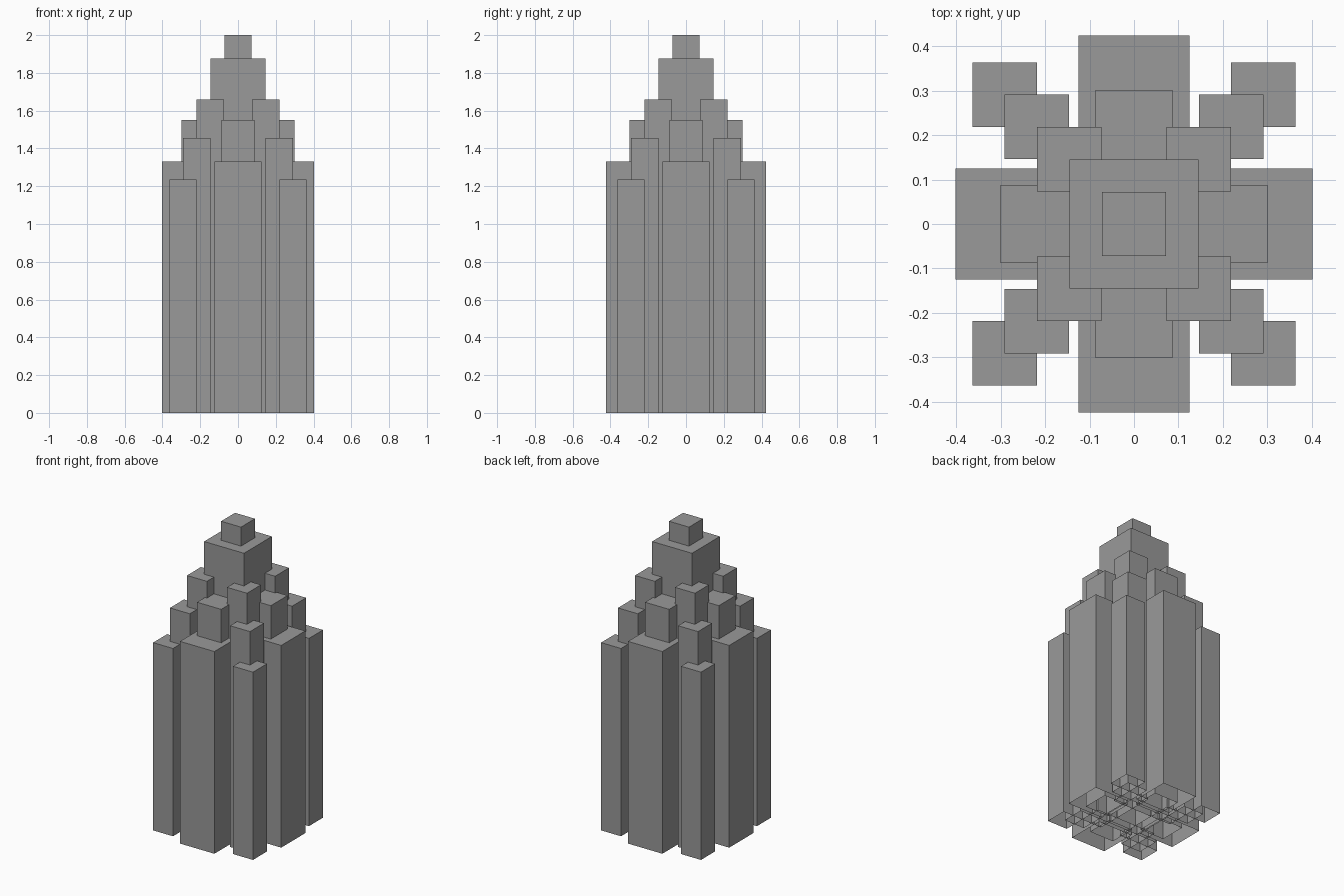
import bpy
import bmesh
from mathutils import Matrix

cube = bpy.data.objects.get("Cube")
if cube:
    bpy.data.objects.remove(cube, do_unlink=True)

# Single stone grey
stone = bpy.data.materials.new("stone_grey")
stone.use_nodes = True
grey = (0.32, 0.32, 0.32, 1)
stone.diffuse_color = grey
stone.node_tree.nodes["Principled BSDF"].inputs["Base Color"].default_value = grey


def column(name, x, y, width, height):
    """Square column standing on the ground, open underneath."""
    bm = bmesh.new()
    bmesh.ops.create_cube(bm, size=1, matrix=Matrix.Translation((x, y, height / 2))
                          @ Matrix.Diagonal((width, width, height, 1)))
    bm.normal_update()
    base = [f for f in bm.faces if f.normal.z < -0.5]
    bmesh.ops.delete(bm, geom=base, context='FACES_ONLY')
    mesh = bpy.data.meshes.new(name)
    bm.to_mesh(mesh)
    bm.free()
    mesh.materials.append(stone)
    bpy.context.collection.objects.link(bpy.data.objects.new(name, mesh))


# Central tower and spire
column("spire", 0, 0, 0.145, 2.0)
column("main_tower", 0, 0, 0.29, 1.875)

# Diagonal columns stepping down towards the corners
SIDES = ((-1, "right"), (1, "left"))
DEPTHS = ((-1, "front"), (1, "back"))
for part, centre, height in (("inner_column", 0.146, 1.66),
                             ("middle_column", 0.219, 1.455),
                             ("outer_column", 0.291, 1.235)):
    for sx, side in SIDES:
        for sy, depth in DEPTHS:
            column(f"{part}_{depth}_{side}", sx * centre, sy * centre, 0.145, height)

# Buttresses on the four faces: a tall inner one and a wide outer one
for part, width, reach_x, reach_y, height in (
        ("inner_buttress", 0.175, 0.30, 0.30, 1.55),
        ("outer_buttress", 0.25, 0.402, 0.424, 1.33)):
    for sx, side in SIDES:
        column(f"{part}_{side}", sx * (reach_x - width / 2), 0, width, height)
    for sy, depth in DEPTHS:
        column(f"{part}_{depth}", 0, sy * (reach_y - width / 2), width, height)
